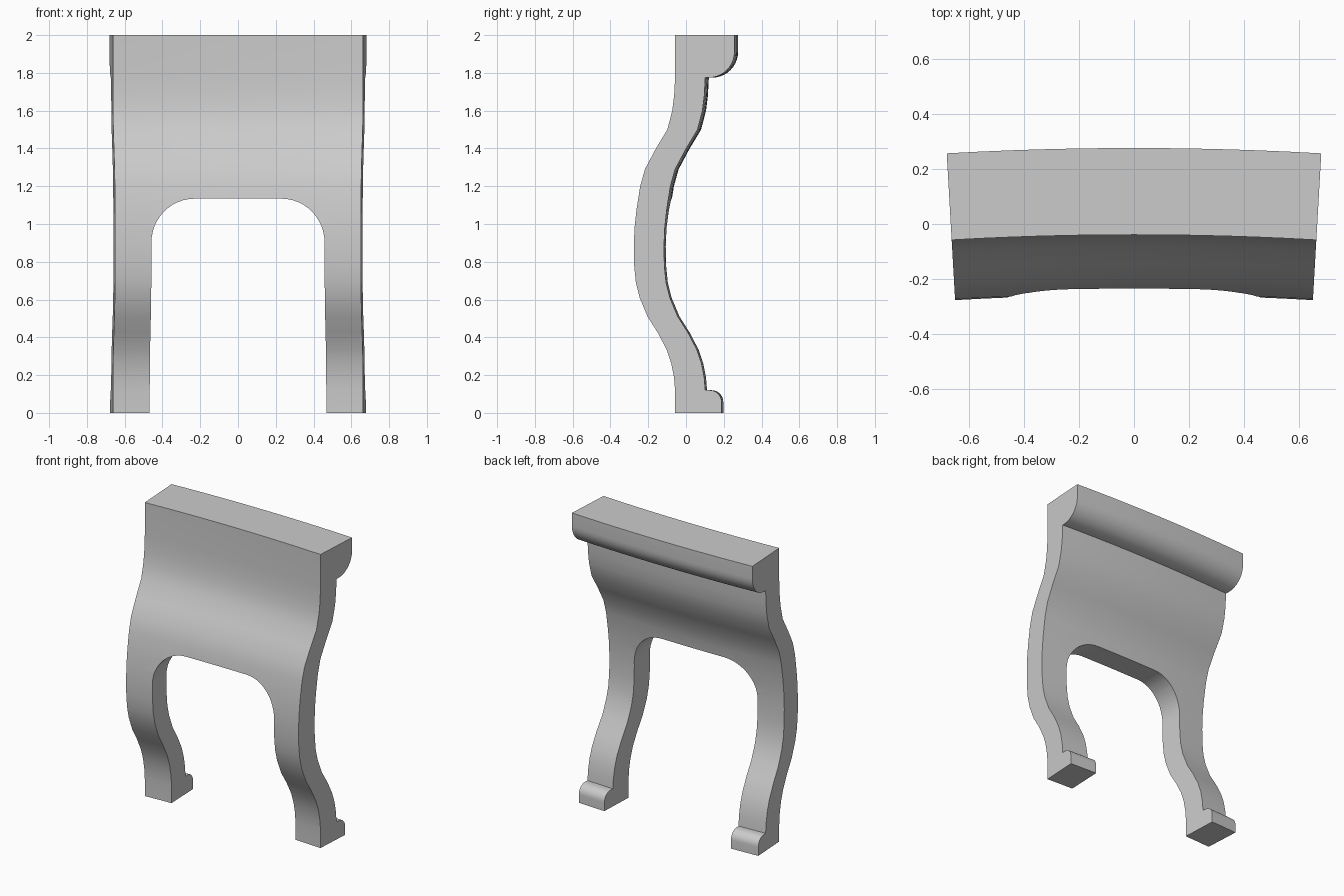
import bpy, bmesh, math

if "Cube" in bpy.data.objects:
    bpy.data.objects.remove(bpy.data.objects["Cube"])

R = 11.7           # bend radius of the whole panel
HALF = 0.665       # half width
THICK = 0.16
SAG = 0.019        # bend depth at the outer edges


def arc(cy, cz, r, a0, a1, n):
    return [(cy + r * math.cos(math.radians(a0 + (a1 - a0) * i / n)),
             cz + r * math.sin(math.radians(a0 + (a1 - a0) * i / n))) for i in range(n + 1)]


def loft(name, rings):
    """Join equal point rings into a closed solid."""
    bm = bmesh.new()
    rows = [[bm.verts.new(p) for p in ring] for ring in rings]
    n = len(rows[0])
    for a, b in zip(rows, rows[1:]):
        for i in range(n):
            j = (i + 1) % n
            bm.faces.new((a[i], a[j], b[j], b[i]))
    bm.faces.new(rows[0])
    bm.faces.new(rows[-1])
    bmesh.ops.recalc_face_normals(bm, faces=bm.faces)
    me = bpy.data.meshes.new(name)
    bm.to_mesh(me)
    bm.free()
    ob = bpy.data.objects.new(name, me)
    bpy.context.collection.objects.link(ob)
    return ob


# S-shaped front line (y, z), top to bottom
curve = [(-.058, 1.775), (-.063, 1.68), (-.073, 1.6), (-.099, 1.5), (-.162, 1.395),
         (-.218, 1.29), (-.243, 1.2), (-.262, 1.08), (-.273, .98), (-.277, .88),
         (-.275, .78), (-.266, .69), (-.246, .61), (-.204, .51), (-.15, .425),
         (-.103, .335), (-.079, .265), (-.064, .19), (-.058, .12)]
front = [(-.058, 2.0)] + curve + [(-.058, 0.0)]
foot = [(.188, 0.0)] + arc(.126, .058, .062, 0, 90, 8)
back = [(y + THICK, z) for y, z in reversed(curve)]
crest = arc(.12, 1.912, .137, -90, 0, 10) + [(.257, 2.0)]
profile = front + foot + back + crest

# Straight panel, cut into slices so it can be bent
N = 12
panel = loft("curved_panel_with_legs",
             [[(-HALF + 2 * HALF * i / N, y + SAG, z) for y, z in profile] for i in range(N + 1)])

# Rounded archway between the legs
right = [(.469, -.2)] + arc(.235, .9, .234, 0, 90, 12)
outline = right + [(-x, z) for x, z in reversed(right)]
cutter = loft("arch_cutter", [[(x, y, z) for x, z in outline] for y in (-1, 1)])
cutter.hide_render = True

mod = panel.modifiers.new("arch", "BOOLEAN")
mod.operation = "DIFFERENCE"
mod.solver = "EXACT"
mod.object = cutter
bpy.context.view_layer.objects.active = panel
panel.select_set(True)
cutter.select_set(False)
bpy.ops.object.modifier_apply(modifier=mod.name)
bpy.data.objects.remove(cutter)

# Bend around a vertical axis in front of the panel
for v in panel.data.vertices:
    t, r = v.co.x / R, R + v.co.y
    v.co.x, v.co.y = r * math.sin(t), r * math.cos(t) - R

bpy.ops.object.shade_smooth_by_angle(angle=math.radians(30))
